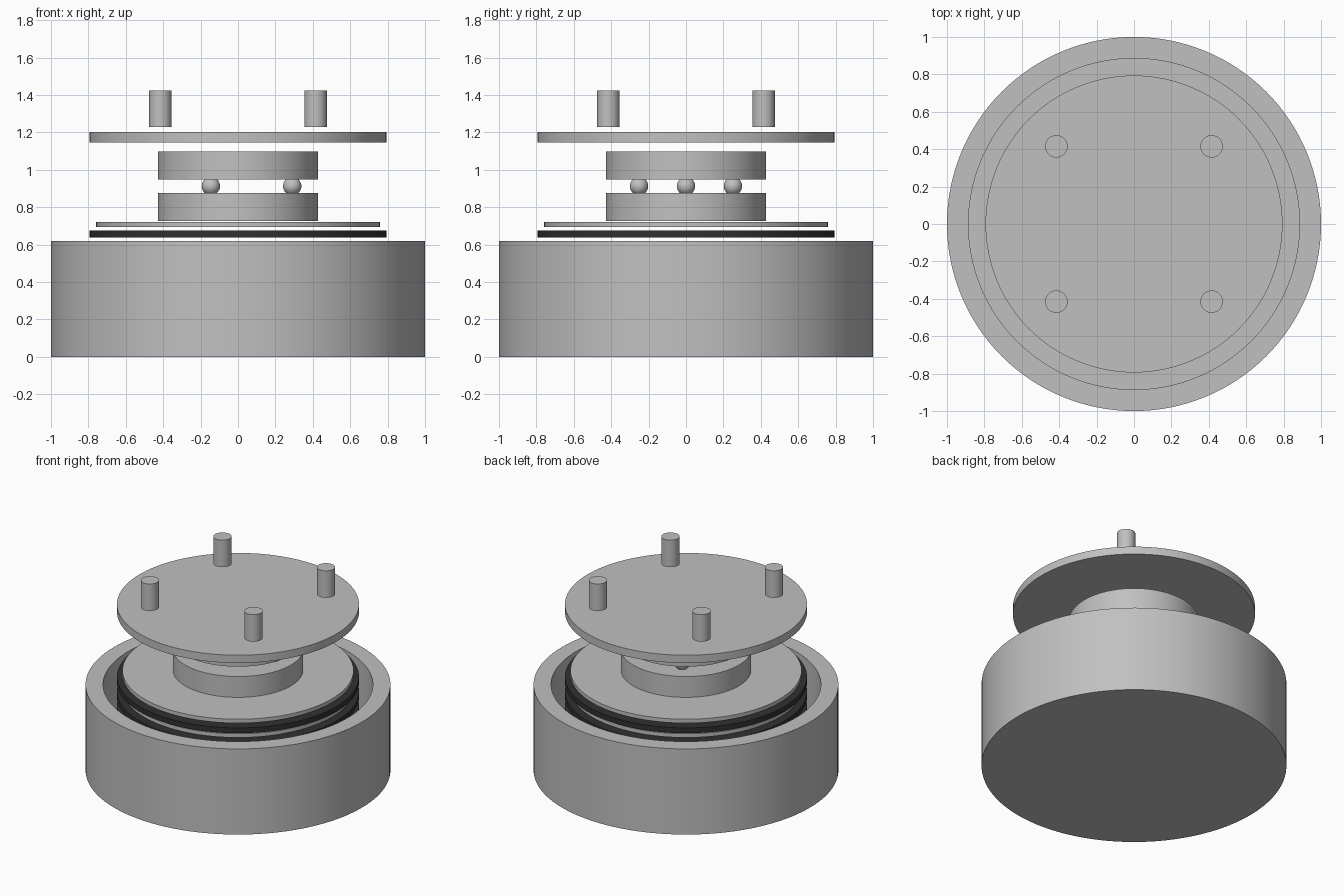
import bpy
import math

cube = bpy.data.objects.get("Cube")
if cube:
    bpy.data.objects.remove(cube, do_unlink=True)


def material(name, rgb):
    m = bpy.data.materials.new(name)
    m.use_nodes = True
    colour = (*rgb, 1)
    m.diffuse_color = colour
    m.node_tree.nodes["Principled BSDF"].inputs["Base Color"].default_value = colour
    return m


steel = material("steel grey", (0.53, 0.53, 0.53))
friction = material("friction black", (0.03, 0.03, 0.03))


def finish(name, mat):
    ob = bpy.context.object
    ob.name = name
    ob.data.materials.append(mat)
    bpy.ops.object.shade_smooth_by_angle(angle=math.radians(30))
    return ob


def disc(name, radius, bottom, top, mat=steel, x=0, y=0, sides=128):
    bpy.ops.mesh.primitive_cylinder_add(
        vertices=sides, radius=radius, depth=top - bottom,
        location=(x, y, (bottom + top) / 2))
    return finish(name, mat)


def lathe(name, profile, mat, sides=128):
    """Revolve an (r, z) profile about z; zero radius closes at the axis."""
    mesh = bpy.data.meshes.new(name)
    verts, rings, faces = [], [], []
    for r, z in profile:
        count = sides if r > 0 else 1
        rings.append(range(len(verts), len(verts) + count))
        for i in range(count):
            a = math.tau * i / sides
            verts.append((r * math.cos(a), r * math.sin(a), z))
    for low, high in zip(rings, rings[1:]):
        for i in range(sides):
            j = (i + 1) % sides
            if len(low) == 1:
                faces.append((low[0], high[j], high[i]))
            elif len(high) == 1:
                faces.append((low[i], low[j], high[0]))
            else:
                faces.append((low[i], low[j], high[j], high[i]))
    mesh.from_pydata(verts, [], faces)
    ob = bpy.data.objects.new(name, mesh)
    bpy.context.collection.objects.link(ob)
    bpy.ops.object.select_all(action="DESELECT")
    bpy.context.view_layer.objects.active = ob
    ob.select_set(True)
    return finish(name, mat)


# Open drum with a closed floor
lathe("housing", [(0, 0), (1, 0), (1, 0.62), (0.885, 0.62),
                  (0.885, 0.1), (0, 0.1)], steel)

# Alternating steel and friction plates, sinking into the drum
for i in range(5):
    drop = i * 0.105
    disc(f"steel_plate_{i + 1}", 0.758, 0.694 - drop, 0.722 - drop)
    disc(f"friction_plate_{i + 1}", 0.794, 0.638 - drop, 0.676 - drop, friction)

# Ball ramp: two thick discs with three balls between them
disc("lower_ramp_disc", 0.427, 0.726, 0.877)
disc("upper_ramp_disc", 0.427, 0.948, 1.098)
for i in range(3):
    a = math.tau * i / 3
    bpy.ops.mesh.primitive_uv_sphere_add(
        segments=32, ring_count=16, radius=0.049,
        location=(0.29 * math.cos(a), 0.29 * math.sin(a), 0.913))
    finish(f"ball_{i + 1}", steel)

# Cover plate and its four pins
disc("cover_plate", 0.794, 1.146, 1.202)
for side_x, x in (("right", -0.415), ("left", 0.415)):
    for side_y, y in (("front", -0.415), ("back", 0.415)):
        disc(f"pin_{side_y}_{side_x}", 0.06, 1.228, 1.423, x=x, y=y, sides=48)
